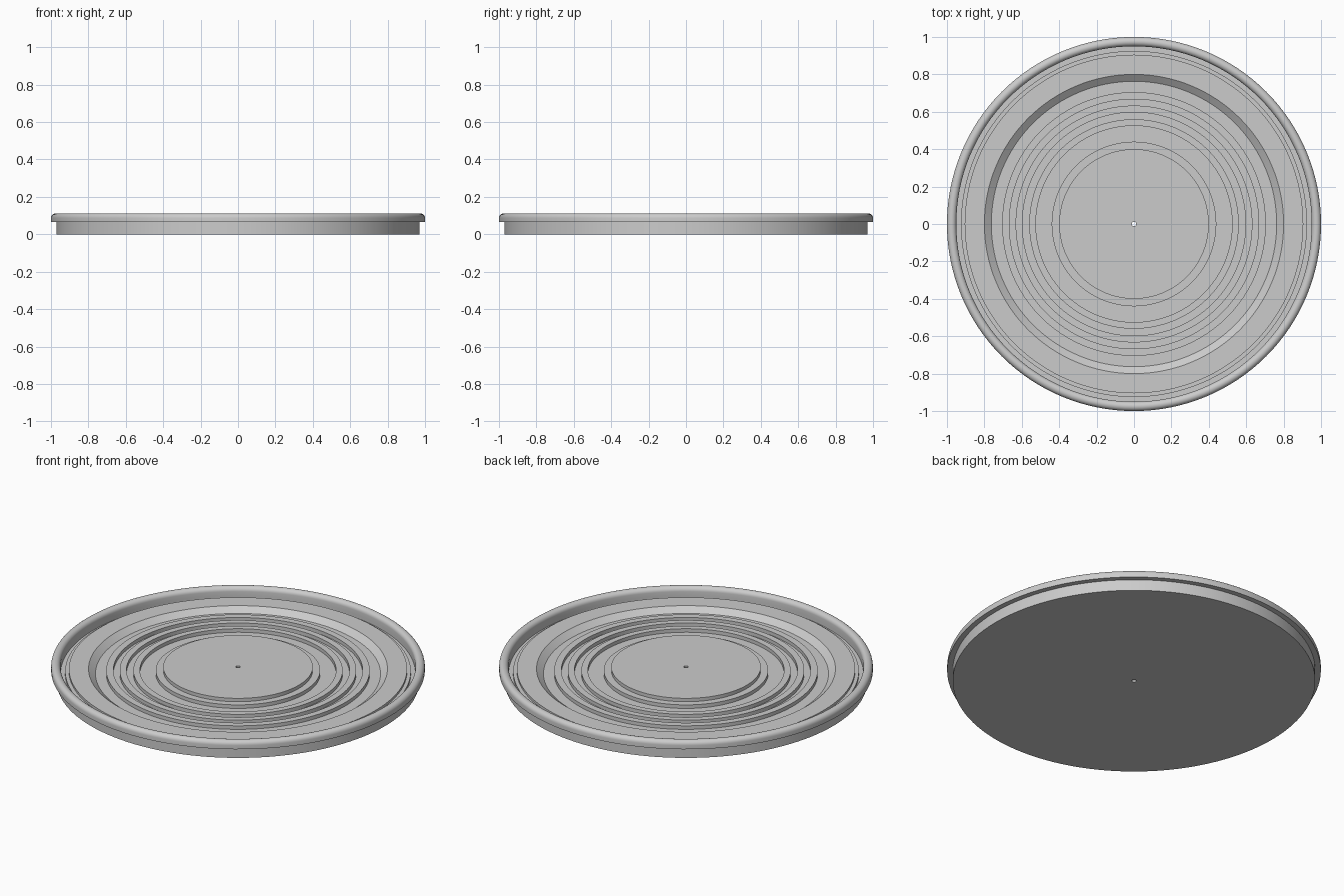
import bpy
import bmesh
import math

SEGMENTS = 128
HOLE = 0.012                      # radius of the centre hole
FLOOR, RIDGE, SHELF = 0.045, 0.066, 0.074

cube = bpy.data.objects.get("Cube")
if cube:
    bpy.data.objects.remove(cube, do_unlink=True)

gray = bpy.data.materials.new("plain gray")
gray.use_nodes = True
color = (0.6, 0.6, 0.6, 1.0)
gray.diffuse_color = color
gray.node_tree.nodes["Principled BSDF"].inputs["Base Color"].default_value = color


def lathe(name, profile):
    """Revolve a closed (radius, height) outline around z."""
    bm = bmesh.new()
    verts = [bm.verts.new((r, 0, z)) for r, z in profile]
    edges = [bm.edges.new((v, verts[(i + 1) % len(verts)])) for i, v in enumerate(verts)]
    bmesh.ops.spin(bm, geom=verts + edges, cent=(0, 0, 0), axis=(0, 0, 1),
                   angle=math.tau, steps=SEGMENTS, use_merge=True)
    bmesh.ops.remove_doubles(bm, verts=bm.verts, dist=1e-5)
    bmesh.ops.recalc_face_normals(bm, faces=bm.faces)
    mesh = bpy.data.meshes.new(name)
    bm.to_mesh(mesh)
    bm.free()
    mesh.materials.append(gray)
    obj = bpy.data.objects.new(name, mesh)
    bpy.context.collection.objects.link(obj)
    bpy.ops.object.select_all(action="DESELECT")
    obj.select_set(True)
    bpy.context.view_layer.objects.active = obj
    bpy.ops.object.shade_smooth_by_angle(angle=math.radians(30))
    return obj


# Tray: base, raised centre disc with one step
tray = [(HOLE, 0), (HOLE, 0.086), (0.40, 0.086), (0.40, RIDGE), (0.44, RIDGE), (0.44, FLOOR)]

# Concentric square ridges
for inner, outer in ((0.525, 0.56), (0.597, 0.633), (0.667, 0.705)):
    tray += [(inner, FLOOR), (inner, RIDGE), (outer, RIDGE), (outer, FLOOR)]

# Sloped edge, shelf, stepped gutter and outer wall
tray += [(0.763, FLOOR), (0.80, SHELF), (0.905, SHELF), (0.905, 0.06), (0.925, 0.06),
         (0.925, FLOOR), (0.95, FLOOR), (0.95, 0.066), (0.97, 0.066), (0.97, 0)]
lathe("tray", tray)

# Overhanging rim with a rounded top
rim = [(0.95, 0.065), (1.0, 0.065)]
for i in range(13):
    a = math.pi * i / 12
    rim.append((0.975 + 0.025 * math.cos(a), 0.087 + 0.025 * math.sin(a)))
lathe("rim", rim)
